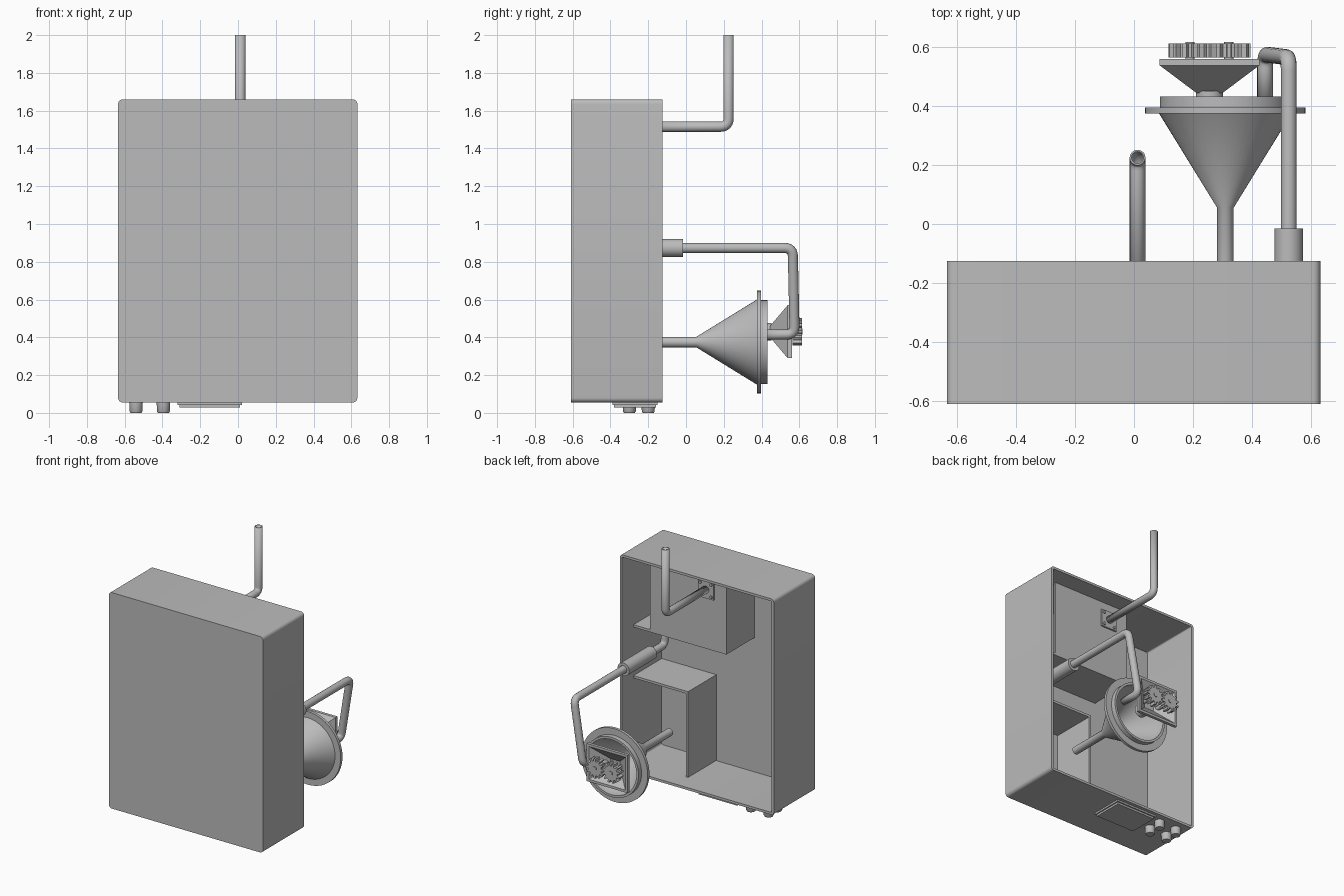
import bpy, bmesh, math
from mathutils import Vector, Matrix

if "Cube" in bpy.data.objects:
    bpy.data.objects.remove(bpy.data.objects["Cube"])

GREY = bpy.data.materials.new("plain_grey")
GREY.use_nodes = True
COLOUR = (0.5, 0.5, 0.5, 1)
GREY.diffuse_color = COLOUR
GREY.node_tree.nodes["Principled BSDF"].inputs["Base Color"].default_value = COLOUR


def finish(name, bm, fix_normals=True):
    """Turn a bmesh into an object, smooth but with sharp creases."""
    if fix_normals:
        bmesh.ops.recalc_face_normals(bm, faces=bm.faces)
    for f in bm.faces:
        f.smooth = True
    for e in bm.edges:
        e.smooth = len(e.link_faces) == 2 and e.calc_face_angle(0) < 0.6
    mesh = bpy.data.meshes.new(name)
    bm.to_mesh(mesh)
    bm.free()
    mesh.materials.append(GREY)
    obj = bpy.data.objects.new(name, mesh)
    bpy.context.collection.objects.link(obj)
    return obj


def make_box(bm, lo, hi):
    lo, hi = Vector(lo), Vector(hi)
    mat = Matrix.Translation((lo + hi) / 2) @ Matrix.Diagonal((*(hi - lo), 1))
    bmesh.ops.create_cube(bm, size=1, matrix=mat)


def box(name, lo, hi):
    bm = bmesh.new()
    make_box(bm, lo, hi)
    return finish(name, bm)


def lathe(name, profile, centre, axis="Y", segs=40, closed=False):
    """Spin (radius, distance) points round an axis through centre."""
    bm = bmesh.new()
    rings = []
    for r, d in profile:
        ring = []
        for i in range(segs):
            a = math.tau * i / segs
            u, v = r * math.cos(a), r * math.sin(a)
            p = (u, d, v) if axis == "Y" else (u, v, d)
            ring.append(bm.verts.new(Vector(p) + Vector(centre)))
        rings.append(ring)
    pairs = list(zip(rings, rings[1:]))
    if closed:
        pairs.append((rings[-1], rings[0]))
    for a, b in pairs:
        for i in range(segs):
            j = (i + 1) % segs
            bm.faces.new((a[i], a[j], b[j], b[i]))
    if not closed:
        bm.faces.new(rings[0])
        bm.faces.new(rings[-1])
    return finish(name, bm)


def pipe(name, points, radius, bend=0.045, wall=0.007):
    """Hollow pipe along a path with rounded bends."""
    pts = [Vector(p) for p in points]
    path = [pts[0]]
    for a, b, c in zip(pts, pts[1:], pts[2:]):
        start = b + (a - b).normalized() * bend
        end = b + (c - b).normalized() * bend
        for i in range(7):
            t = i / 6
            path.append(start * (1 - t) ** 2 + b * 2 * t * (1 - t) + end * t * t)
    path.append(pts[-1])
    curve = bpy.data.curves.new(name, "CURVE")
    curve.dimensions = "3D"
    curve.bevel_depth = radius
    curve.bevel_resolution = 6
    spline = curve.splines.new("POLY")
    spline.points.add(len(path) - 1)
    for point, co in zip(spline.points, path):
        point.co = (*co, 1)
    curve.materials.append(GREY)
    obj = bpy.data.objects.new(name, curve)
    bpy.context.collection.objects.link(obj)
    mod = obj.modifiers.new("wall", "SOLIDIFY")
    mod.thickness = wall
    mod.offset = -1
    return obj


# Outer case: rounded box, open at the back
LEFT, RIGHT, FRONT, BACK, LOW, HIGH = 0.632, -0.635, -0.61, -0.125, 0.055, 1.66
WALL = 0.018
bm = bmesh.new()
make_box(bm, (RIGHT, FRONT, LOW), (LEFT, BACK, HIGH))
depth_edges = [e for e in bm.edges if abs(e.verts[0].co.y - e.verts[1].co.y) > 0.1]
bmesh.ops.bevel(bm, geom=depth_edges, offset=0.025, segments=5, profile=0.5, affect="EDGES")
bmesh.ops.recalc_face_normals(bm, faces=bm.faces)
bmesh.ops.delete(bm, geom=[f for f in bm.faces if f.normal.y > 0.9], context="FACES")
case = finish("case", bm, fix_normals=False)
shell = case.modifiers.new("wall", "SOLIDIFY")
shell.thickness = WALL
shell.offset = -1

# Compartments inside the case
IN_FRONT, FACE = FRONT + WALL, -0.26
IN_LEFT, IN_LOW, IN_HIGH = LEFT - WALL, LOW + WALL, HIGH - WALL
UP_SIDE, UP_LOW = -0.15, 1.07
box("upper_floor", (UP_SIDE, IN_FRONT, UP_LOW), (IN_LEFT, FACE, UP_LOW + WALL))
box("upper_side", (UP_SIDE, IN_FRONT, UP_LOW), (UP_SIDE + WALL, FACE, IN_HIGH))
box("upper_face", (UP_SIDE, FACE - WALL, UP_LOW), (0.48, FACE, IN_HIGH))
LOW_SIDE, LOW_TOP = 0.165, 0.71
box("lower_top", (LOW_SIDE, IN_FRONT, LOW_TOP - WALL), (IN_LEFT, FACE, LOW_TOP))
box("lower_side", (LOW_SIDE, IN_FRONT, IN_LOW), (LOW_SIDE + WALL, FACE, LOW_TOP))

# Outlet pipe with its mounting plate and screws
OX, OZ = 0.012, 1.515
pipe("outlet_pipe", [(OX, FACE, OZ), (OX, 0.225, OZ), (OX, 0.225, 2.0)], 0.027)
box("mount_plate", (OX - 0.065, FACE, OZ - 0.065), (OX + 0.065, FACE + 0.012, OZ + 0.065))
for sx in (-1, 1):
    for sz in (-1, 1):
        lathe("plate_screw", [(0.011, 0), (0.011, 0.02)],
              (OX + sx * 0.045, FACE, OZ + sz * 0.045), segs=12)

# Supply pipe from the upper compartment round to the funnel
PX, PZ = 0.525, 0.873
pipe("supply_pipe", [(PX, -0.5, UP_LOW + 0.03), (PX, -0.5, PZ), (PX, 0.565, PZ),
                     (0.445, 0.575, 0.415), (0.445, 0.42, 0.415)], 0.027)
lathe("pipe_collar", [(0.028, -0.34), (0.048, -0.34), (0.048, -0.015), (0.028, -0.015)],
      (PX, 0, PZ), closed=True)

# Funnel: hollow stem, cone, flange and rim
lathe("funnel", [(0.028, -0.25), (0.028, 0.055), (0.225, 0.375), (0.272, 0.375),
                 (0.272, 0.396), (0.222, 0.396), (0.222, 0.432), (0.205, 0.432),
                 (0.205, 0.375), (0.018, 0.07), (0.018, -0.25)],
      (0.31, 0, 0.375), segs=56, closed=True)

# Gear hopper: square open cone on a short neck
HX, HZ = 0.256, 0.43
lathe("hopper_neck", [(0.046, 0.37), (0.046, 0.452)], (HX, 0, HZ), segs=24)


def square_ring(bm, y, hx, hz):
    return [bm.verts.new((HX + sx * hx, y, HZ + sz * hz))
            for sx, sz in ((-1, -1), (1, -1), (1, 1), (-1, 1))]


bm = bmesh.new()
rings = [square_ring(bm, y, hx, hz) for y, hx, hz in
         ((0.445, 0.045, 0.03), (0.538, 0.169, 0.14), (0.56, 0.169, 0.14),
          (0.56, 0.15, 0.122), (0.465, 0.04, 0.025))]
for a, b in zip(rings, rings[1:]):
    for i in range(4):
        bm.faces.new((a[i], a[(i + 1) % 4], b[(i + 1) % 4], b[i]))
bm.faces.new(rings[0])
bm.faces.new(rings[-1])
finish("hopper", bm)


def gear(name, x, phase, teeth=12):
    bm = bmesh.new()
    verts = []
    for t in range(teeth):
        for off, r in ((-0.3, 0.054), (-0.18, 0.074), (0.18, 0.074), (0.3, 0.054)):
            a = math.tau * (t + off + phase) / teeth
            verts.append(bm.verts.new((x + r * math.cos(a), 0.565, HZ + r * math.sin(a))))
    face = bm.faces.new(verts)
    ext = bmesh.ops.extrude_face_region(bm, geom=[face], use_keep_orig=True)
    moved = [v for v in ext["geom"] if isinstance(v, bmesh.types.BMVert)]
    bmesh.ops.translate(bm, verts=moved, vec=(0, 0.048, 0))
    finish(name, bm)
    lathe(name + "_axle", [(0.016, 0.47), (0.016, 0.618)], (x, 0, HZ), segs=16)


gear("left_gear", HX + 0.066, 0)
gear("right_gear", HX - 0.066, 0.5)

# Control panel and knobs under the case
box("control_panel", (-0.32, -0.39, 0.042), (0.02, -0.15, LOW + 0.005))
box("control_cover", (-0.31, -0.38, 0.028), (0.01, -0.16, 0.042))
for x in (-0.54, -0.395):
    for y in (-0.3, -0.2):
        lathe("knob", [(0.029, 0), (0.034, 0.008), (0.036, LOW + 0.005)],
              (x, y, 0), axis="Z", segs=24)
